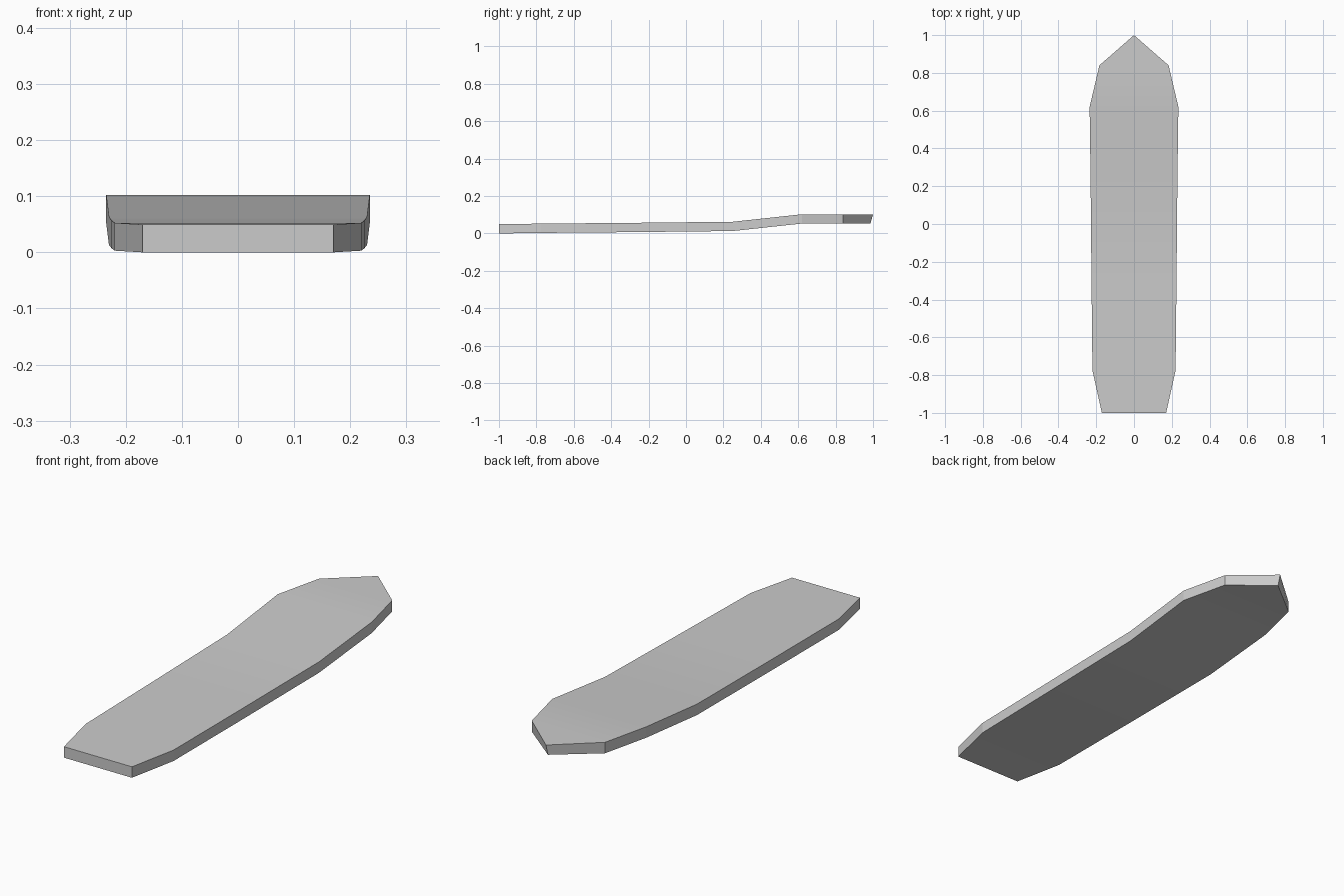
import bpy
import bmesh
import math

cube = bpy.data.objects.get("Cube")
if cube:
    bpy.data.objects.remove(cube, do_unlink=True)

# Plain grey finish
grey = bpy.data.materials.new("plain grey")
grey.use_nodes = True
colour = (0.6, 0.6, 0.6, 1)
grey.diffuse_color = colour
grey.node_tree.nodes["Principled BSDF"].inputs["Base Color"].default_value = colour

# Stations along the board: y, half width, underside height
stations = [(-1, 0.17, 0), (-0.775, 0.22, 0.003), (-0.3, 0.225, 0.007),
            (0.25, 0.23, 0.013), (0.62, 0.235, 0.053), (0.84, 0.183, 0.053)]
thickness = 0.0495
tip_top, tip_bottom, tip_height = 1.0, 0.986, 0.053

bm = bmesh.new()


def ring(y, half, z):
    """Cross-section corners: lower right, lower left, upper left, upper right."""
    return [bm.verts.new(p) for p in ((-half, y, z), (half, y, z),
                                      (half, y, z + thickness), (-half, y, z + thickness))]


# Bent deck
rings = [ring(*s) for s in stations]
bm.faces.new(rings[0])
for a, b in zip(rings, rings[1:]):
    for i in range(4):
        j = (i + 1) % 4
        bm.faces.new((a[i], b[i], b[j], a[j]))

# Pointed end, slightly undercut
low = bm.verts.new((0, tip_bottom, tip_height))
high = bm.verts.new((0, tip_top, tip_height + thickness))
lr, ll, ul, ur = rings[-1]
for face in ((lr, low, ll), (ul, high, ur), (ll, low, high, ul), (lr, ur, high, low)):
    bm.faces.new(face)
bmesh.ops.recalc_face_normals(bm, faces=bm.faces)

mesh = bpy.data.meshes.new("board")
bm.to_mesh(mesh)
bm.free()
mesh.materials.append(grey)
board = bpy.data.objects.new("board", mesh)
bpy.context.collection.objects.link(board)

# Soft bends, crisp rims
bpy.ops.object.select_all(action='DESELECT')
board.select_set(True)
bpy.context.view_layer.objects.active = board
bpy.ops.object.shade_smooth_by_angle(angle=math.radians(10))
